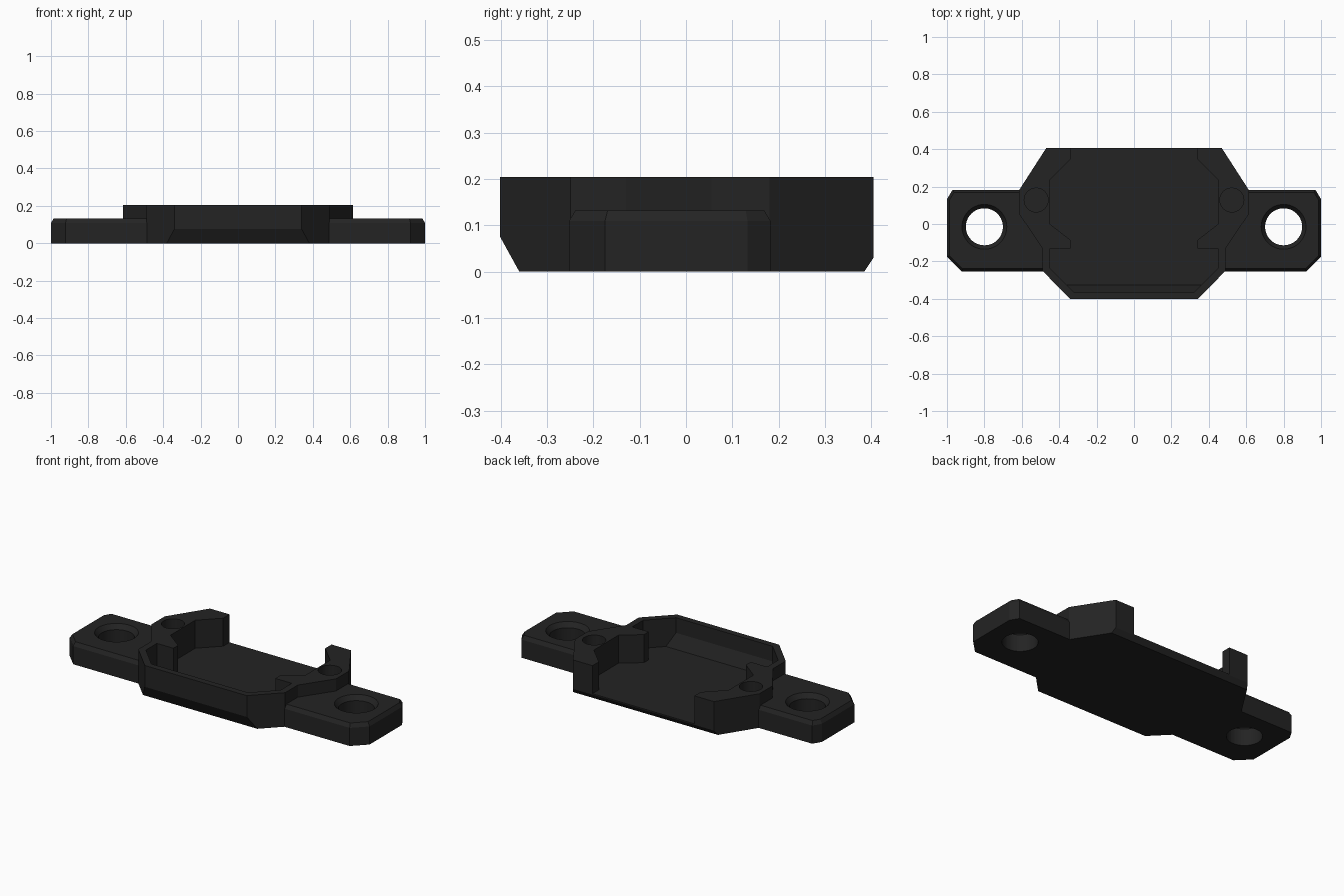
import bpy, bmesh, math
from mathutils import Vector

if "Cube" in bpy.data.objects:
    bpy.data.objects.remove(bpy.data.objects["Cube"])

black = bpy.data.materials.new("matte_black")
black.diffuse_color = (0.017, 0.017, 0.017, 1)
black.use_nodes = True
black.node_tree.nodes["Principled BSDF"].inputs["Base Color"].default_value = black.diffuse_color


def to_object(name, bm):
    bmesh.ops.recalc_face_normals(bm, faces=bm.faces)
    me = bpy.data.meshes.new(name)
    bm.to_mesh(me)
    bm.free()
    me.materials.append(black)
    ob = bpy.data.objects.new(name, me)
    bpy.context.collection.objects.link(ob)
    return ob


def prism(name, pts, z0, z1, cuts=(), bevel=None):
    """Extrude an outline; slice off planes; optionally chamfer the top rim."""
    bm = bmesh.new()
    base = bm.faces.new([bm.verts.new((x, y, z0)) for x, y in pts])
    ext = bmesh.ops.extrude_face_region(bm, geom=[base], use_keep_orig=True)
    verts = [g for g in ext["geom"] if isinstance(g, bmesh.types.BMVert)]
    bmesh.ops.translate(bm, verts=verts, vec=(0, 0, z1 - z0))
    bmesh.ops.recalc_face_normals(bm, faces=bm.faces)
    if bevel:
        top = max(bm.faces, key=lambda f: f.calc_center_median().z)
        bmesh.ops.inset_region(bm, faces=[top], thickness=bevel[0], depth=bevel[1],
                               use_boundary=True, use_even_offset=True)
    for co, no in cuts:
        geom = bm.verts[:] + bm.edges[:] + bm.faces[:]
        bmesh.ops.bisect_plane(bm, geom=geom, plane_co=co,
                               plane_no=Vector(no).normalized(), clear_outer=True)
        bmesh.ops.holes_fill(bm, edges=[e for e in bm.edges if e.is_boundary])
    return to_object(name, bm)


def cone(name, x, y, z0, z1, r0, r1):
    bm = bmesh.new()
    bmesh.ops.create_cone(bm, cap_ends=True, segments=48, radius1=r0, radius2=r1,
                          depth=z1 - z0)
    bmesh.ops.translate(bm, verts=bm.verts, vec=(x, y, (z0 + z1) / 2))
    return to_object(name, bm)


def combine(ob, other, op):
    m = ob.modifiers.new(op, 'BOOLEAN')
    m.operation, m.solver, m.object = op, 'EXACT', other
    bpy.context.view_layer.objects.active = ob
    bpy.ops.object.modifier_apply(modifier=m.name)
    bpy.data.objects.remove(other)


def mirrored(half):
    return half + [(-x, y) for x, y in reversed(half)]


# Central tray with sloped lower front and back edges
body = prism("mounting_tray", mirrored([
    (0.47, 0.405), (0.615, 0.18), (0.615, 0.055), (0.49, -0.13),
    (0.49, -0.25), (0.34, -0.402)]), 0, 0.205,
    cuts=[((0, -0.36, 0), (0, -0.078, -0.043)),
          ((0, 0.385, 0), (0, 0.03, -0.02))])

# Pocket open at the back, with side tabs and a sloped front
pocket = prism("pocket_cutter", mirrored([
    (0.34, 0.5), (0.34, 0.345), (0.45, 0.235), (0.45, 0.0), (0.34, -0.085),
    (0.34, -0.13), (0.45, -0.13), (0.45, -0.235), (0.322, -0.365)]), 0.036, 0.3,
    cuts=[((0, -0.325, 0.036), (0, -0.078, -0.04))])
combine(body, pocket, 'DIFFERENCE')

for s in (-1, 1):
    # Chamfered side ear
    ear = prism("side_ear", [(s * x, y) for x, y in [
        (0.465, 0.183), (0.97, 0.183), (1.0, 0.133), (1.0, -0.175),
        (0.922, -0.253), (0.465, -0.253)]], 0, 0.109, bevel=(0.014, 0.023))
    combine(body, ear, 'UNION')
    # Countersunk through hole
    combine(body, cone("bolt_hole", s * 0.8, -0.015, -0.1, 0.3, 0.099, 0.099), 'DIFFERENCE')
    combine(body, cone("countersink", s * 0.8, -0.015, 0.085, 0.155, 0.085, 0.137), 'DIFFERENCE')
    # Blind round socket beside the pocket
    combine(body, cone("round_socket", s * 0.523, 0.128, 0.08, 0.3, 0.064, 0.064), 'DIFFERENCE')

body.select_set(True)
bpy.context.view_layer.objects.active = body
bpy.ops.object.shade_smooth_by_angle(angle=math.radians(20))
